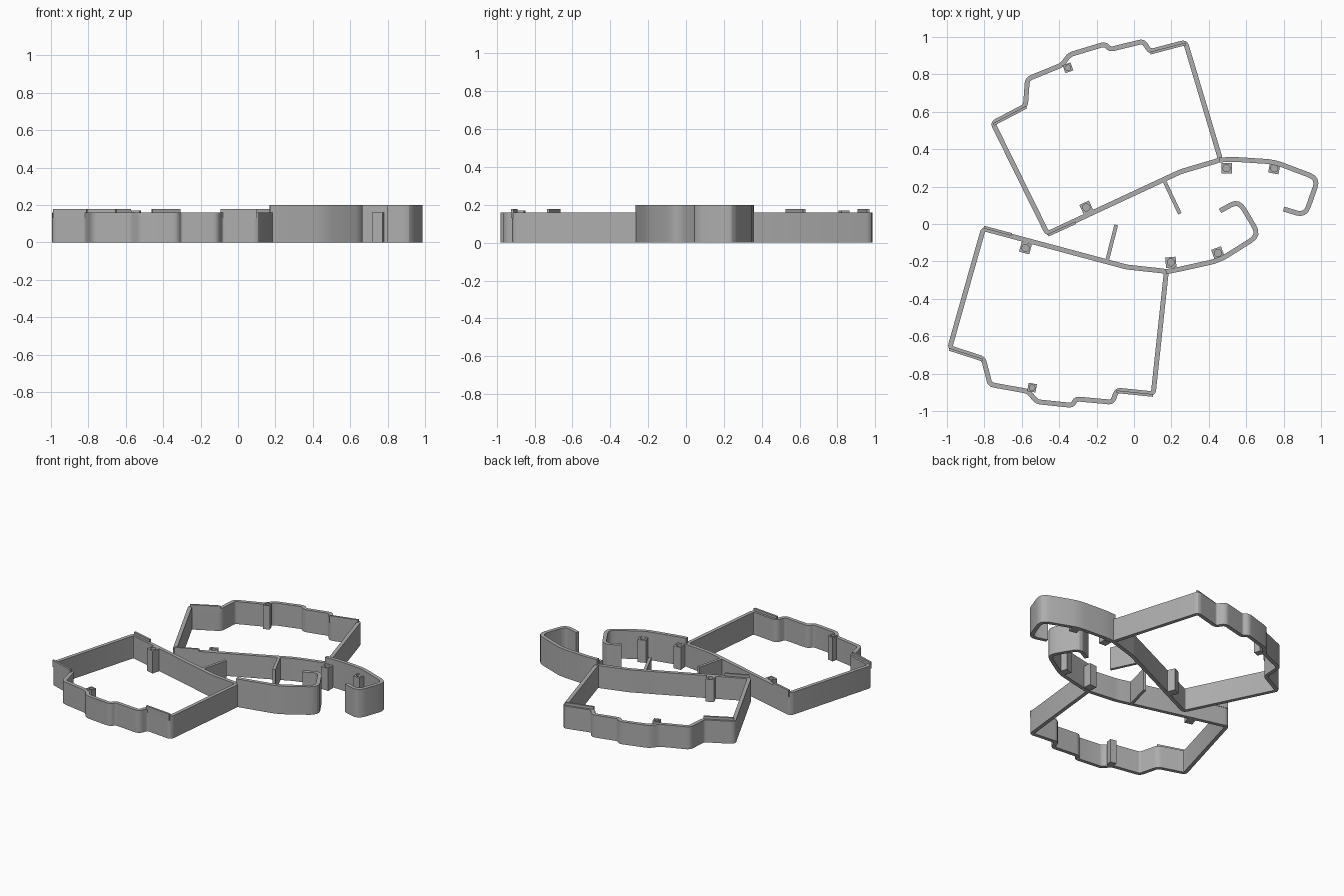
import bpy, bmesh, math
from mathutils import Vector

if "Cube" in bpy.data.objects:
    bpy.data.objects.remove(bpy.data.objects["Cube"])

T = 0.026          # wall thickness
H_BOX, H_GRIP, H_TAB = 0.16, 0.20, 0.178

grey = bpy.data.materials.new("plain grey")
grey.diffuse_color = (0.42, 0.42, 0.42, 1)
grey.use_nodes = True
grey.node_tree.nodes["Principled BSDF"].inputs["Base Color"].default_value = grey.diffuse_color


def finish(bm, name):
    bmesh.ops.recalc_face_normals(bm, faces=bm.faces)
    me = bpy.data.meshes.new(name)
    bm.to_mesh(me)
    bm.free()
    me.materials.append(grey)
    ob = bpy.data.objects.new(name, me)
    bpy.context.collection.objects.link(ob)
    bpy.context.view_layer.objects.active = ob
    ob.select_set(True)
    bpy.ops.object.shade_smooth_by_angle(angle=math.radians(25))
    ob.select_set(False)
    return ob


def rounded(pts, r, closed):
    """Replace each corner by a short curve of reach r."""
    p = [Vector(q) for q in pts]
    n, out = len(p), []
    for i, c in enumerate(p):
        if not closed and i in (0, n - 1):
            out.append(c)
            continue
        a, b = p[i - 1] - c, p[(i + 1) % n] - c
        s = c + a.normalized() * min(r, a.length * 0.4)
        e = c + b.normalized() * min(r, b.length * 0.4)
        for k in range(5):
            t = k / 4
            out.append(s * (1 - t) ** 2 + c * 2 * t * (1 - t) + e * t * t)
    return out


def wall(name, pts, z0, z1, closed=False, r=0.022, thick=T):
    """Upright strip of constant thickness along a path."""
    p = rounded(pts, r, closed)
    n = len(p)
    bm = bmesh.new()
    rings = []
    for i, c in enumerate(p):
        d0 = (c - p[i - 1]).normalized() if closed or i else None
        d1 = (p[(i + 1) % n] - c).normalized() if closed or i < n - 1 else None
        d0, d1 = d0 or d1, d1 or d0
        d = (d0 + d1).normalized()
        m = Vector((-d.y, d.x)) * (thick / 2 / max(0.5, d.dot(d0)))
        rings.append([bm.verts.new((*q, z)) for q, z in
                      ((c + m, z0), (c - m, z0), (c - m, z1), (c + m, z1))])
    for i in range(n if closed else n - 1):
        a, b = rings[i], rings[(i + 1) % n]
        for k in range(4):
            bm.faces.new((a[k], a[(k + 1) % 4], b[(k + 1) % 4], b[k]))
    if not closed:
        bm.faces.new(rings[0])
        bm.faces.new(rings[-1])
    return finish(bm, name)


def tab(name, a, b, side):
    """Thin raised locking lip beside a wall."""
    a, b = Vector(a), Vector(b)
    d = (b - a).normalized()
    o = Vector((-d.y, d.x)) * side * 0.009
    wall(name, [a + o, b + o], 0.13, H_TAB, thick=0.014)


def boss(name, x, y, deg, top=H_BOX, w=0.056, hole=0.019):
    """Square screw post with a round blind hole."""
    bm = bmesh.new()
    n = 16
    ang = [2 * math.pi * (k + 0.5) / n for k in range(n)]
    rot = math.radians(deg)

    def ring(rad, z, square=False):
        vs = []
        for t in ang:
            u, v = math.cos(t), math.sin(t)
            if square:
                # snap the two directions nearest each diagonal to the corner
                m = max(abs(u), abs(v))
                u, v = u / m, v / m
                if min(abs(u), abs(v)) > 0.6:
                    u, v = math.copysign(1, u), math.copysign(1, v)
            vs.append(bm.verts.new((x + rad * (u * math.cos(rot) - v * math.sin(rot)),
                                    y + rad * (u * math.sin(rot) + v * math.cos(rot)), z)))
        return vs

    rs = [ring(w / 2, 0, True), ring(w / 2, top, True), ring(hole, top), ring(hole, top - 0.08)]
    for a, b in zip(rs, rs[1:]):
        for k in range(n):
            bm.faces.new((a[k], a[(k + 1) % n], b[(k + 1) % n], b[k]))
    bm.faces.new(rs[0])
    bm.faces.new(rs[-1])
    bmesh.ops.remove_doubles(bm, verts=bm.verts, dist=1e-5)
    finish(bm, name)


# Box frames
back = [(0.463, 0.343), (0.275, 0.972), (0.085, 0.922), (0.05, 0.977), (-0.128, 0.933),
        (-0.155, 0.962), (-0.345, 0.905), (-0.385, 0.85), (-0.57, 0.775), (-0.58, 0.632),
        (-0.755, 0.54), (-0.463, -0.052), (0.25, 0.28)]
front = [(0.173, -0.253), (0.103, -0.908), (-0.092, -0.888), (-0.115, -0.953), (-0.31, -0.935),
         (-0.33, -0.97), (-0.52, -0.95), (-0.565, -0.895), (-0.77, -0.858), (-0.805, -0.72),
         (-0.985, -0.662), (-0.805, -0.025), (-0.04, -0.23)]
wall("back_frame", back, 0, H_BOX, closed=True)
wall("front_frame", front, 0, H_BOX, closed=True)

# Curved grips
wall("back_grip", [(0.455, 0.342), (0.53, 0.346), (0.75, 0.332), (0.985, 0.243),
                   (0.915, 0.045), (0.80, 0.08)], 0, H_GRIP, r=0.05)
wall("front_grip", [(0.17, -0.254), (0.21, -0.249), (0.455, -0.195), (0.67, -0.06),
                    (0.56, 0.125), (0.46, 0.07)], 0, H_GRIP, r=0.055)

# Stiffening ribs
wall("back_rib", [(0.16, 0.235), (0.245, 0.055)], 0, H_BOX, thick=0.02)
wall("front_rib", [(-0.145, -0.20), (-0.095, -0.005)], 0, H_BOX, thick=0.02)

# Locking lips
tab("back_lip_top", back[1], back[2], 1)
tab("back_lip_side", back[9], back[10], 1)
tab("back_lip_bottom", back[11], (-0.315, 0.015), -1)
tab("front_lip_bottom", front[1], front[2], 1)
tab("front_lip_side", front[9], front[10], 1)
tab("front_lip_top", front[11], (-0.655, -0.065), 1)

# Screw posts
for i, (x, y, deg) in enumerate([(-0.255, 0.088, 25), (0.495, 0.298, 0), (0.75, 0.298, -10),
                                 (-0.58, -0.128, -15), (0.197, -0.205, 5), (0.448, -0.155, 20)]):
    boss(f"screw_post_{i + 1}", x, y, deg)

# Small catch posts on the far edges
boss("back_catch", -0.353, 0.835, 20, top=0.17, w=0.045, hole=0.015)
boss("front_catch", -0.545, -0.875, -10, top=0.17, w=0.045, hole=0.015)
